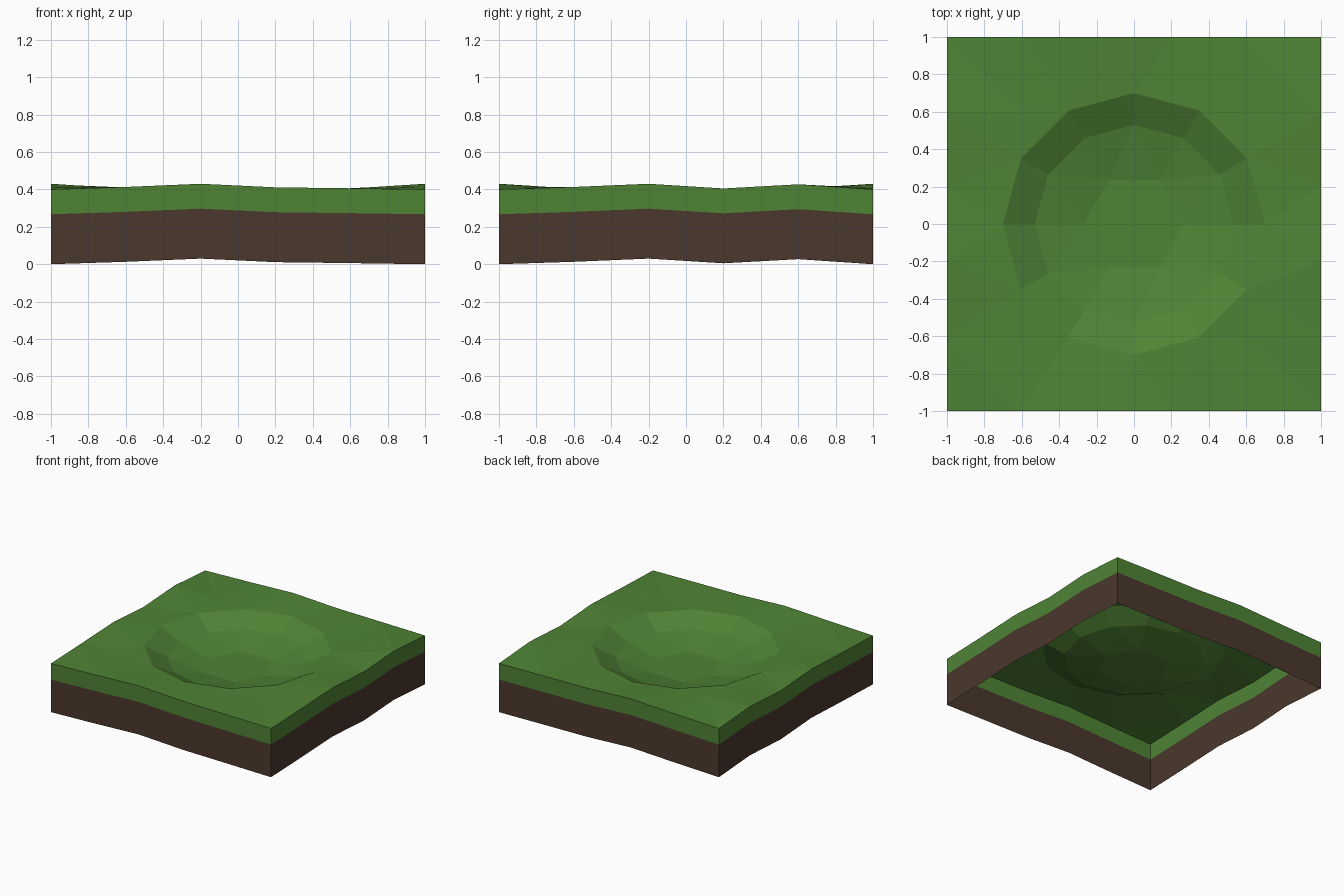
import bpy, math
from mathutils import Vector
from mathutils.geometry import delaunay_2d_cdt

if "Cube" in bpy.data.objects:
    bpy.data.objects.remove(bpy.data.objects["Cube"])

def material(name, rgb):
    m = bpy.data.materials.new(name)
    m.diffuse_color = (*rgb, 1)
    m.use_nodes = True
    m.node_tree.nodes["Principled BSDF"].inputs["Base Color"].default_value = m.diffuse_color
    return m

grass = material("grass green", (0.080, 0.230, 0.036))
dirt = material("dirt brown", (0.070, 0.040, 0.026))

def make(name, verts, faces, mats):
    me = bpy.data.meshes.new(name)
    me.from_pydata(verts, [], faces)
    for m in mats:
        me.materials.append(m)
    ob = bpy.data.objects.new(name, me)
    bpy.context.collection.objects.link(ob)
    return ob

# Wavy edge heights; opposite edges match so the tile repeats
STEPS = [-1, -0.6, -0.2, 0.2, 0.6, 1]
WAVE_X = [0, 0.013, 0.03, 0.011, 0.006, 0]
WAVE_Y = [0, 0.013, 0.03, 0.005, 0.027, 0]
edge = [(x, -1, w) for x, w in zip(STEPS, WAVE_X)][:-1]
edge += [(1, y, w) for y, w in zip(STEPS, WAVE_Y)][:-1]
edge += [(x, 1, w) for x, w in zip(STEPS, WAVE_X)][:0:-1]
edge += [(-1, y, w) for y, w in zip(STEPS, WAVE_Y)][:0:-1]
n = len(edge)

# Side walls: brown earth below, green turf above, open underneath
levels = [0, 0.267, 0.4]
verts = [(x, y, w + h) for h in levels for x, y, w in edge]
faces = [(r * n + i, r * n + (i + 1) % n, (r + 1) * n + (i + 1) % n, (r + 1) * n + i)
         for r in range(2) for i in range(n)]
walls = make("side_walls", verts, faces, [dirt, grass])
for p in walls.data.polygons:
    p.material_index = p.index // n

# Ground surface: edge loop, corner knolls and the rings of the hollow
pts = [(x, y, w + 0.4) for x, y, w in edge]
loops = [(i, (i + 1) % n) for i in range(n)]
pts += [(-0.6, 0.6, 0.41), (0.6, 0.6, 0.405), (-0.6, -0.6, 0.405), (0.6, -0.6, 0.40)]
for radius, z, sides in [(0.7, 0.405, 12), (0.53, 0.32, 12), (0.27, 0.26, 6)]:
    s = len(pts)
    for i in range(sides):
        a = math.tau * i / sides
        pts.append((radius * math.cos(a), radius * math.sin(a), z))
        loops.append((s + i, s + (i + 1) % sides))
co, _, tris, orig, _, _ = delaunay_2d_cdt([Vector(p[:2]) for p in pts], loops, [], 0, 1e-5)
ground = make("grass_surface", [(c.x, c.y, pts[o[0]][2]) for c, o in zip(co, orig)],
              [tuple(t) for t in tris], [grass])
